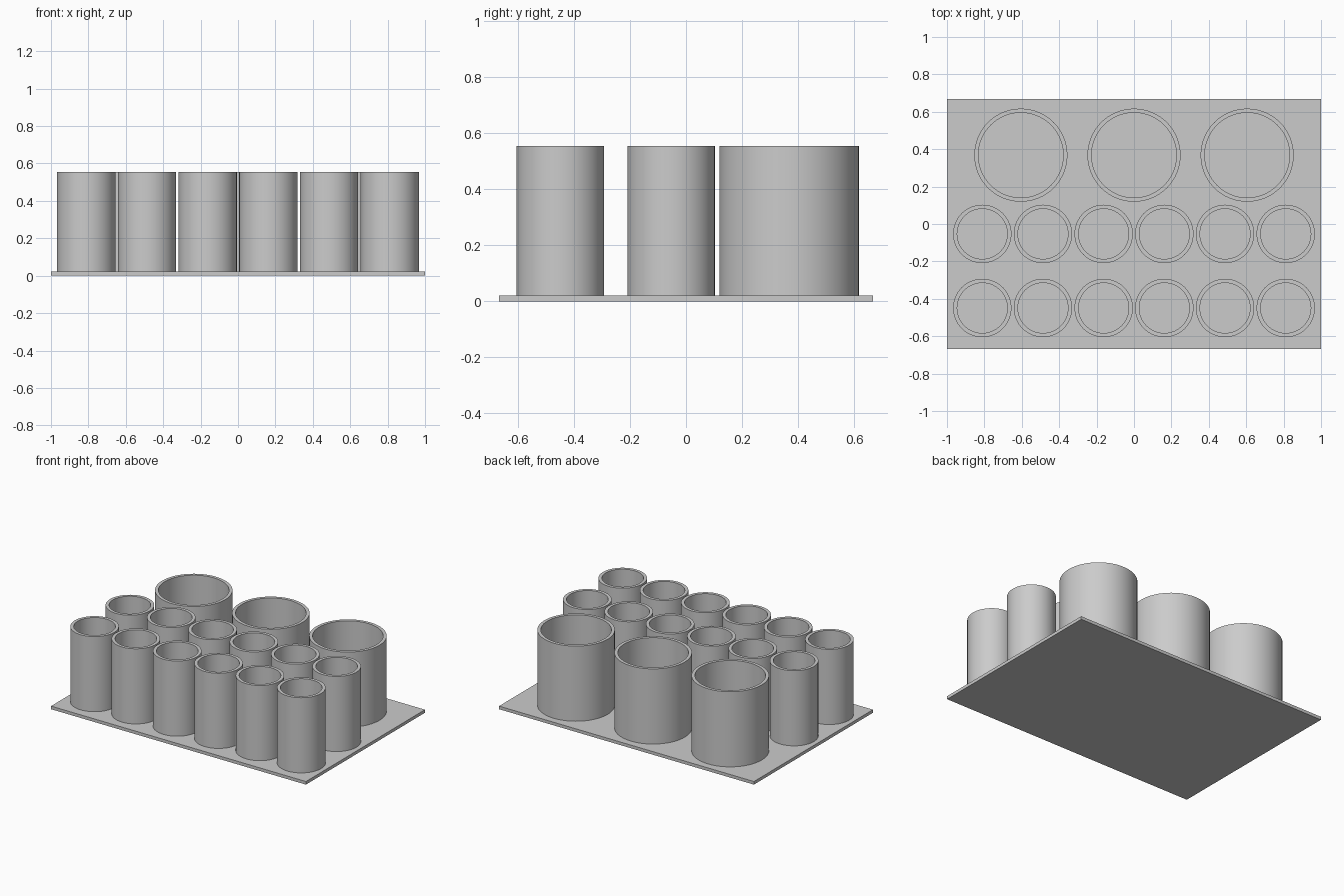
import bpy, bmesh, math

cube = bpy.data.objects.get("Cube")
if cube:
    bpy.data.objects.remove(cube, do_unlink=True)

BASE_TOP, RIM, WALL = 0.022, 0.555, 0.022

grey = bpy.data.materials.new("plain grey")
grey.use_nodes = True
colour = (0.6, 0.6, 0.6, 1)
grey.diffuse_color = colour
grey.node_tree.nodes["Principled BSDF"].inputs["Base Color"].default_value = colour


def add_object(name, bm):
    bmesh.ops.recalc_face_normals(bm, faces=bm.faces)
    mesh = bpy.data.meshes.new(name)
    bm.to_mesh(mesh)
    bm.free()
    mesh.materials.append(grey)
    obj = bpy.data.objects.new(name, mesh)
    bpy.context.collection.objects.link(obj)
    return obj


def add_tube(name, x, y, radius, sides=64):
    """Spin a rectangular wall section into an open tube standing on the base."""
    bm = bmesh.new()
    inner = radius - WALL
    section = [(inner, BASE_TOP), (radius, BASE_TOP), (radius, RIM), (inner, RIM)]
    verts = [bm.verts.new((r, 0, z)) for r, z in section]
    edges = [bm.edges.new((verts[i], verts[(i + 1) % 4])) for i in range(4)]
    bmesh.ops.spin(bm, geom=verts + edges, cent=(0, 0, 0), axis=(0, 0, 1),
                   angle=math.tau, steps=sides, use_merge=True)
    bmesh.ops.remove_doubles(bm, verts=bm.verts, dist=0.0001)
    obj = add_object(name, bm)
    obj.location = (x, y, 0)
    bpy.ops.object.select_all(action="DESELECT")
    obj.select_set(True)
    bpy.context.view_layer.objects.active = obj
    bpy.ops.object.shade_smooth_by_angle(angle=math.radians(30))


# Flat base plate
bm = bmesh.new()
bmesh.ops.create_cube(bm, size=1)
bmesh.ops.scale(bm, vec=(2, 1.334, BASE_TOP), verts=bm.verts)
bmesh.ops.translate(bm, vec=(0, 0, BASE_TOP / 2), verts=bm.verts)
add_object("base_plate", bm)

# Back row of wide tubes
for i in range(3):
    add_tube(f"wide_tube_{i + 1}", (i - 1) * 0.605, 0.368, 0.249)

# Two rows of narrow tubes
for row, y in (("front", -0.449), ("middle", -0.053)):
    for i in range(6):
        add_tube(f"{row}_narrow_tube_{i + 1}", (i - 2.5) * 0.3245, y, 0.156)
